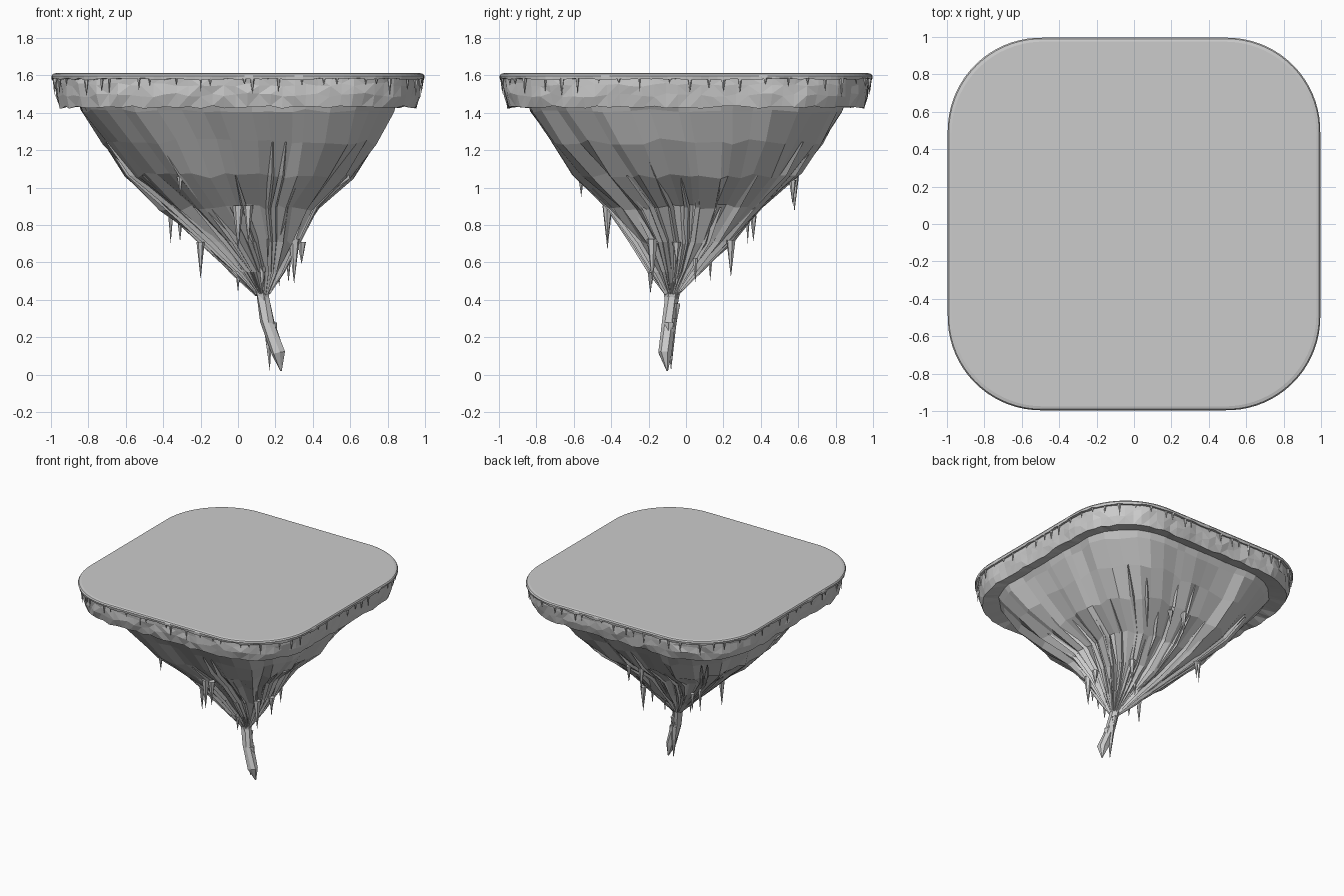
import bpy, bmesh, math, random
from mathutils import Vector

if "Cube" in bpy.data.objects:
    bpy.data.objects.remove(bpy.data.objects["Cube"])

rnd = random.Random(7)


def outline(t, corner=0.5):
    """Point on a unit rounded square, t = 0..1 around its perimeter."""
    side, arc = 2 * (1 - corner), corner * math.pi / 2
    q, f = divmod((t % 1.0) * 4, 1)
    d = f * (side + arc)
    if d < side:
        p = Vector((1, -side / 2 + d))
    else:
        a = (d - side) / corner
        p = Vector((1 - corner + corner * math.cos(a), 1 - corner + corner * math.sin(a)))
    for _ in range(int(q)):
        p = Vector((-p.y, p.x))
    return p


def ring(n, z, r, cx=0, cy=0, jr=0, jz=0, columns=None, corner=0.5):
    pts = []
    for i in range(n):
        t, k = columns[i] if columns else (i / n, 0)
        s = r * (1 + rnd.uniform(-jr, jr) + k * jr)
        p = outline(t, corner) * s
        pts.append((cx + p.x, cy + p.y, z + rnd.uniform(-jz, jz)))
    return pts


def make_object(name, bm):
    bmesh.ops.recalc_face_normals(bm, faces=bm.faces)
    me = bpy.data.meshes.new(name)
    bm.to_mesh(me)
    bm.free()
    ob = bpy.data.objects.new(name, me)
    bpy.context.collection.objects.link(ob)
    return ob


def loft(name, rings, cap_top=False, cap_bottom=False, triangles=False):
    bm = bmesh.new()
    loops = [[bm.verts.new(p) for p in r] for r in rings]
    for a, b in zip(loops, loops[1:]):
        for i in range(len(a)):
            j = (i + 1) % len(a)
            bm.faces.new((a[i], b[i], b[j], a[j]))
    if triangles:
        bmesh.ops.triangulate(bm, faces=bm.faces[:])
    if cap_top:
        bm.faces.new(loops[0])
    if cap_bottom:
        bm.faces.new(loops[-1])
    return make_object(name, bm)


def add_spike(bm, x, y, z, r, length, sides=5, lean=(0, 0)):
    a0 = rnd.uniform(0, 6.28)
    top = [bm.verts.new((x + r * math.cos(a0 + 6.2832 * i / sides),
                         y + r * math.sin(a0 + 6.2832 * i / sides), z)) for i in range(sides)]
    tip = bm.verts.new((x + lean[0], y + lean[1], z - length))
    bm.faces.new(top)
    for i in range(sides):
        bm.faces.new((top[i], tip, top[(i + 1) % sides]))


# Turf slab with a softly rounded rim and a ragged lower lip
n = 160
loft("turf_top", [ring(n, 1.612, 0.975), ring(n, 1.608, 0.99), ring(n, 1.598, 0.996),
                  ring(n, 1.58, 0.993, jr=0.003, jz=0.006), ring(n, 1.582, 0.965)],
     cap_top=True)

# Grass drips hanging from the rim, larger at the corners
bm = bmesh.new()
for i in range(64):
    t = (i + rnd.uniform(0.1, 0.9)) / 64
    p = outline(t) * 0.982
    at_corner = abs(p.x) > 0.75 and abs(p.y) > 0.75
    add_spike(bm, p.x, p.y, 1.59, rnd.uniform(0.008, 0.014),
              rnd.uniform(0.06, 0.11) if at_corner else rnd.uniform(0.03, 0.1))
make_object("grass_drips", bm)

# Lumpy soil band with an inward ledge underneath
n = 110
loft("soil_band", [ring(n, 1.59, 0.975), ring(n, 1.55, 0.972, jr=0.008, jz=0.01),
                   ring(n, 1.495, 0.968, jr=0.009, jz=0.012),
                   ring(n, 1.43, 0.95, jr=0.006, jz=0.008),
                   ring(n, 1.46, 0.83)], triangles=True)

# Faceted rock cone drifting off centre, with ridged columns
n = 52
cols = [((i + rnd.uniform(-0.35, 0.35)) / n, rnd.uniform(-1, 1)) for i in range(n)]
profile = [  # z, radius, centre x, centre y, radial jitter, height jitter, corner
    (1.47, 0.855, 0, 0, 0.005, 0, 0.5),
    (1.41, 0.825, 0, 0, 0.01, 0.01, 0.5),
    (1.245, 0.72, 0.01, 0, 0.018, 0.018, 0.55),
    (1.065, 0.585, 0.01, 0, 0.03, 0.018, 0.6),
    (0.895, 0.40, 0.01, -0.01, 0.05, 0.02, 0.7),
    (0.71, 0.255, 0.06, -0.03, 0.07, 0.02, 0.8),
    (0.55, 0.125, 0.105, -0.06, 0.10, 0.015, 0.9),
    (0.43, 0.035, 0.13, -0.075, 0.10, 0.01, 0.95)]
loft("rock_cone", [ring(n, z, r, cx, cy, jr, jz, cols, c) for z, r, cx, cy, jr, jz, c in profile],
     cap_bottom=True)

# Sharp ridges running down the rock
bm = bmesh.new()
for i in range(34):
    t = (i + rnd.random()) / 34
    start = rnd.choice((2, 3, 3, 4))
    path = []
    for z, r, cx, cy, _, _, c in profile[start:]:
        p = outline(t, c) * r + Vector((cx, cy))
        path.append(Vector((p.x, p.y, z)))
    for k in range(len(path) - 1):
        out = Vector((path[k].x - 0.1, path[k].y + 0.05, 0)).normalized()
        tan = Vector((-out.y, out.x, 0))

        def section(j):
            h = 0.0 if j == 0 else 0.022
            w = 0.004 if j == 0 else 0.016
            if j == len(path) - 1:
                h, w = 0.006, 0.004
            return [path[j] - tan * w - out * 0.01, path[j] + out * h, path[j] + tan * w - out * 0.01]
        a = [bm.verts.new(v) for v in section(k)]
        b = [bm.verts.new(v) for v in section(k + 1)]
        for s in range(3):
            e = (s + 1) % 3
            bm.faces.new((a[s], b[s], b[e], a[e]))
make_object("rock_ridges", bm)

# Crooked root-like tail below the cone
n = 7
loft("rock_tail", [ring(n, 0.47, 0.05, 0.125, -0.075, 0.1, 0.01),
                   ring(n, 0.42, 0.034, 0.132, -0.075, 0.1, 0.01),
                   ring(n, 0.28, 0.036, 0.155, -0.095, 0.12, 0.01),
                   ring(n, 0.115, 0.038, 0.215, -0.115, 0.15, 0.01),
                   ring(n, 0.02, 0.004, 0.23, -0.10)], cap_top=True, cap_bottom=True)

# Stalactites: x, y, top z, radius, length
stalactites = [
    (0.0, -0.42, 0.905, 0.03, 0.24), (0.055, -0.42, 0.905, 0.027, 0.2),
    (-0.31, -0.56, 1.07, 0.018, 0.12), (-0.36, 0.33, 0.88, 0.016, 0.18),
    (-0.31, 0.36, 0.85, 0.018, 0.14), (-0.2, -0.18, 0.71, 0.022, 0.2),
    (0.3, -0.18, 0.725, 0.03, 0.24), (0.34, -0.05, 0.71, 0.025, 0.12),
    (0.0, 0.58, 1.06, 0.024, 0.19), (0.12, 0.57, 1.04, 0.02, 0.13),
    (0.22, 0.24, 0.72, 0.025, 0.2), (0.1, 0.13, 0.63, 0.014, 0.13),
    (0.27, 0.05, 0.62, 0.014, 0.13), (0.13, -0.19, 0.58, 0.02, 0.15),
    (0.0, -0.06, 0.55, 0.014, 0.11), (0.22, -0.06, 0.58, 0.015, 0.11)]
bm = bmesh.new()
for x, y, z, r, length in stalactites:
    add_spike(bm, x, y, z, r, length, 6)
# splinters clinging to the tail
for x, y, z, r, length, lx in [(0.16, -0.08, 0.30, 0.032, 0.28, 0.01), (0.13, -0.09, 0.44, 0.03, 0.24, 0.03),
                               (0.15, -0.05, 0.38, 0.022, 0.1, 0), (0.18, -0.09, 0.28, 0.03, 0.16, 0.03),
                               (0.13, -0.06, 0.45, 0.03, 0.16, 0.01)]:
    add_spike(bm, x, y, z, r, length, 6, (lx, 0))
make_object("stalactites", bm)
